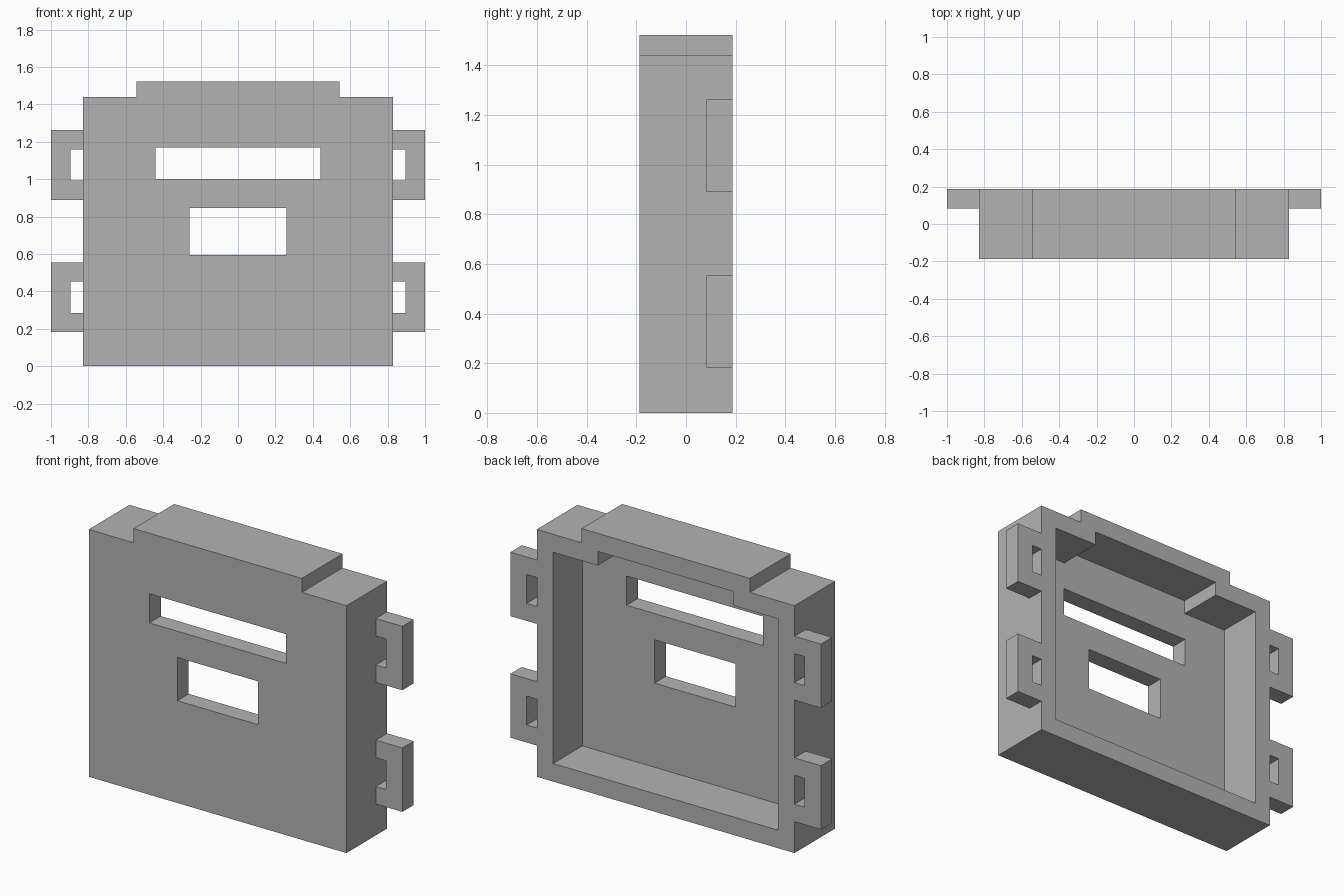
import bpy, bmesh

cube = bpy.data.objects.get("Cube")
if cube:
    bpy.data.objects.remove(cube, do_unlink=True)

grey = bpy.data.materials.new("plain grey")
grey.use_nodes = True
colour = (0.45, 0.45, 0.45, 1)
grey.diffuse_color = colour
grey.node_tree.nodes["Principled BSDF"].inputs["Base Color"].default_value = colour

FRONT, BACK = -0.187, 0.187
WALL = 0.105
HALF = 0.83


def prism(name, outline, y0, y1):
    """Extrude an x/z outline from y0 to y1."""
    bm = bmesh.new()
    face = bm.faces.new([bm.verts.new((x, y0, z)) for x, z in outline])
    moved = bmesh.ops.extrude_face_region(bm, geom=[face])["geom"]
    verts = [g for g in moved if isinstance(g, bmesh.types.BMVert)]
    bmesh.ops.translate(bm, verts=verts, vec=(0, y1 - y0, 0))
    if face.is_valid and not all(len(e.link_faces) == 2 for e in bm.edges):
        bm.faces.remove(face)
    bmesh.ops.recalc_face_normals(bm, faces=bm.faces)
    mesh = bpy.data.meshes.new(name)
    bm.to_mesh(mesh)
    bm.free()
    mesh.materials.append(grey)
    obj = bpy.data.objects.new(name, mesh)
    bpy.context.collection.objects.link(obj)
    return obj


def rect(x0, x1, z0, z1):
    return [(x0, z0), (x1, z0), (x1, z1), (x0, z1)]


def stepped(inset):
    """Panel outline with a raised middle, offset inwards by inset."""
    side, step = HALF - inset, 0.542 - inset
    shoulder, top = 1.44 - inset, 1.522 - inset
    right = [(side, inset), (side, shoulder), (step, shoulder), (step, top)]
    return right + [(-x, z) for x, z in reversed(right)]


def cut(target, cutter):
    mod = target.modifiers.new(cutter.name, 'BOOLEAN')
    mod.operation = 'DIFFERENCE'
    mod.solver = 'EXACT'
    mod.object = cutter
    cutter.hide_render = True


# Panel body: open tray with two windows
body = prism("panel_body", stepped(0), FRONT, BACK)
cutters = [
    prism("back_recess_cutter", stepped(WALL), FRONT + WALL, BACK + 0.1),
    prism("upper_window_cutter", rect(-0.44, 0.44, 1.0, 1.17), FRONT - 0.1, BACK),
    prism("lower_window_cutter", rect(-0.26, 0.26, 0.595, 0.847), FRONT - 0.1, BACK),
]
for c in cutters:
    cut(body, c)
bpy.context.view_layer.update()
graph = bpy.context.evaluated_depsgraph_get()
result = bpy.data.meshes.new_from_object(body.evaluated_get(graph))
body.modifiers.clear()
body.data = result
for c in cutters:
    bpy.data.objects.remove(c, do_unlink=True)

# Side strap loops: C-shaped brackets, two on each side
for side, sign in (("left", 1), ("right", -1)):
    for level, z in (("lower", 0.182), ("upper", 0.89)):
        bracket = [(HALF, 0), (1, 0), (1, 0.372), (HALF, 0.372),
                   (HALF, 0.27), (0.895, 0.27), (0.895, 0.102), (HALF, 0.102)]
        prism(f"{level}_{side}_strap_loop",
              [(sign * x, z + dz) for x, dz in bracket], 0.083, BACK)
